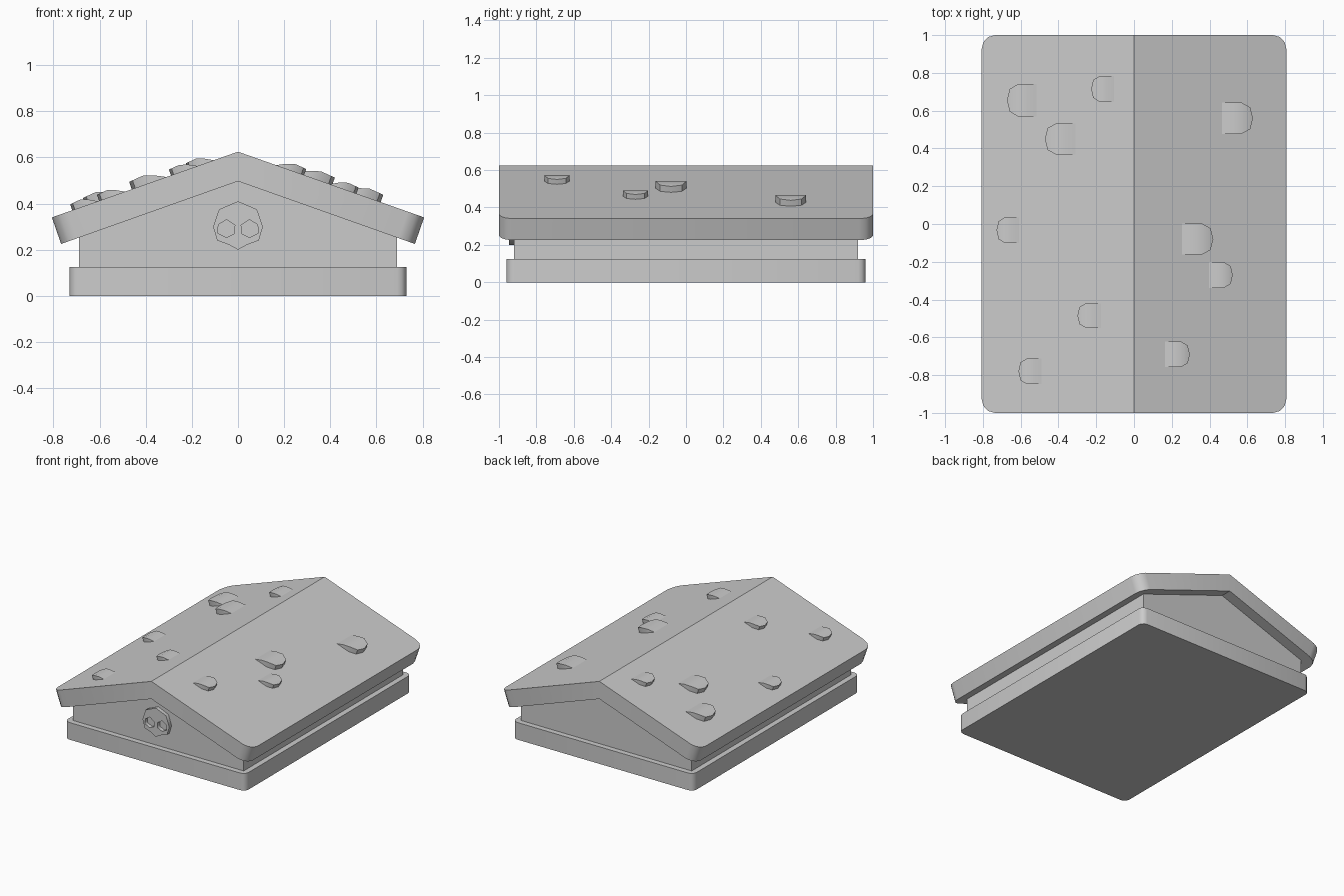
import bpy, bmesh
from math import atan2, radians, pi
from mathutils import Matrix, Vector

if "Cube" in bpy.data.objects:
    bpy.data.objects.remove(bpy.data.objects["Cube"])

SLOPE = 0.354
ANGLE = atan2(SLOPE, 1)
RIDGE = 0.625


def finish(bm, name, smooth=35):
    bmesh.ops.recalc_face_normals(bm, faces=bm.faces[:])
    mesh = bpy.data.meshes.new(name)
    bm.to_mesh(mesh)
    bm.free()
    ob = bpy.data.objects.new(name, mesh)
    bpy.context.collection.objects.link(ob)
    bpy.ops.object.select_all(action='DESELECT')
    ob.select_set(True)
    bpy.context.view_layer.objects.active = ob
    bpy.ops.object.shade_smooth_by_angle(angle=radians(smooth))
    return ob


def extruded_profile(name, points, half_depth, is_corner=None, radius=0.0):
    """Extrude an xz profile along y, then round the chosen end corners."""
    bm = bmesh.new()
    face = bm.faces.new([bm.verts.new((x, -half_depth, z)) for x, z in points])
    out = bmesh.ops.extrude_face_region(bm, geom=[face])
    verts = [v for v in out['geom'] if isinstance(v, bmesh.types.BMVert)]
    bmesh.ops.translate(bm, verts=verts, vec=(0, 2 * half_depth, 0))
    if is_corner:
        edges = [e for e in bm.edges if is_corner(*e.verts)]
        bmesh.ops.bevel(bm, geom=edges, offset=radius, segments=3,
                        profile=0.5, affect='EDGES')
    return finish(bm, name)


# Plinth with rounded vertical corners
extruded_profile("base", [(-.73, 0), (.73, 0), (.73, .125), (-.73, .125)], .96,
                 lambda a, b: abs(a.co.z - b.co.z) > .1, .04)

# Gabled walls, running slightly into the roof
extruded_profile("walls", [(-.69, .11), (.69, .11), (.69, .29), (0, .535), (-.69, .29)], .92)

# Roof slab with rounded eave corners
extruded_profile("roof", [(0, RIDGE), (.807, .34), (.767, .225), (0, .497),
                          (-.767, .225), (-.807, .34)], 1.0,
                 lambda a, b: abs(a.co.y - b.co.y) < .01
                 and min(abs(a.co.x), abs(b.co.x)) > .7, .075)


# Loose round-ended tiles lifting out of the roof
def roof_tile(index, x_in, x_out, y, width):
    side = 1 if x_out > 0 else -1
    length = (abs(x_out) - abs(x_in)) / .943 - .01
    h = width * .24
    rows = [(0, .5, 0), (.3, .5, .62), (.6, .5, 1), (.9, .35, .9), (1, 0, .86)]
    bm = bmesh.new()
    top, low = [], []
    for u, v, z in rows:
        sides = (1, -1) if v else (1,)
        top.append([bm.verts.new((u * length, s * v * width, z * h)) for s in sides])
        low.append([bm.verts.new((u * length, s * v * width, -.02)) for s in sides])
    for a in range(len(rows) - 1):
        for layer in (top, low):
            bm.faces.new(layer[a] + layer[a + 1][::-1])
        for s in (0, -1):
            bm.faces.new((top[a][s], top[a + 1][s], low[a + 1][s], low[a][s]))
    bm.faces.new(top[0] + low[0][::-1])
    place = Matrix.Translation((abs(x_in), y, RIDGE - SLOPE * abs(x_in)))
    bm.transform(Matrix.Scale(side, 4, (1, 0, 0)) @ place @ Matrix.Rotation(ANGLE, 4, 'Y'))
    finish(bm, f"roof_tile_{index}")


tiles = [(-.515, -.67, .655, .17), (-.105, -.227, .715, .135), (-.31, -.47, .45, .165),
         (-.607, -.728, -.033, .135), (-.175, -.30, -.485, .13), (-.49, -.612, -.78, .135),
         (.465, .628, .56, .165), (.253, .418, -.08, .165), (.397, .523, -.27, .135),
         (.165, .296, -.69, .135)]
for i, tile in enumerate(tiles):
    roof_tile(i + 1, *tile)

# Skull plaque on the front gable: outline plus two eye holes
half = [(0, .41), (.082, .375), (.108, .30), (.09, .24), (.04, .222), (0, .20)]
outline = half + [(-x, z) for x, z in half[-2:0:-1]]
eye = [(.05, .33), (.085, .309), (.088, .272), (.05, .253), (.015, .27), (.014, .307)]
curve = bpy.data.curves.new("skull_plaque", 'CURVE')
curve.dimensions = '2D'
curve.fill_mode = 'BOTH'
curve.extrude = .0175
for loop in (outline, eye, [(-x, z) for x, z in eye]):
    spline = curve.splines.new('POLY')
    spline.points.add(len(loop) - 1)
    for p, (x, z) in zip(spline.points, loop):
        p.co = (x, z, 0, 1)
    spline.use_cyclic_u = True
plaque = bpy.data.objects.new("skull_plaque", curve)
plaque.location = (0, -.93, 0)
plaque.rotation_euler = (pi / 2, 0, 0)
bpy.context.collection.objects.link(plaque)
bpy.ops.object.select_all(action='DESELECT')
plaque.select_set(True)
bpy.context.view_layer.objects.active = plaque
bpy.ops.object.convert(target='MESH')
